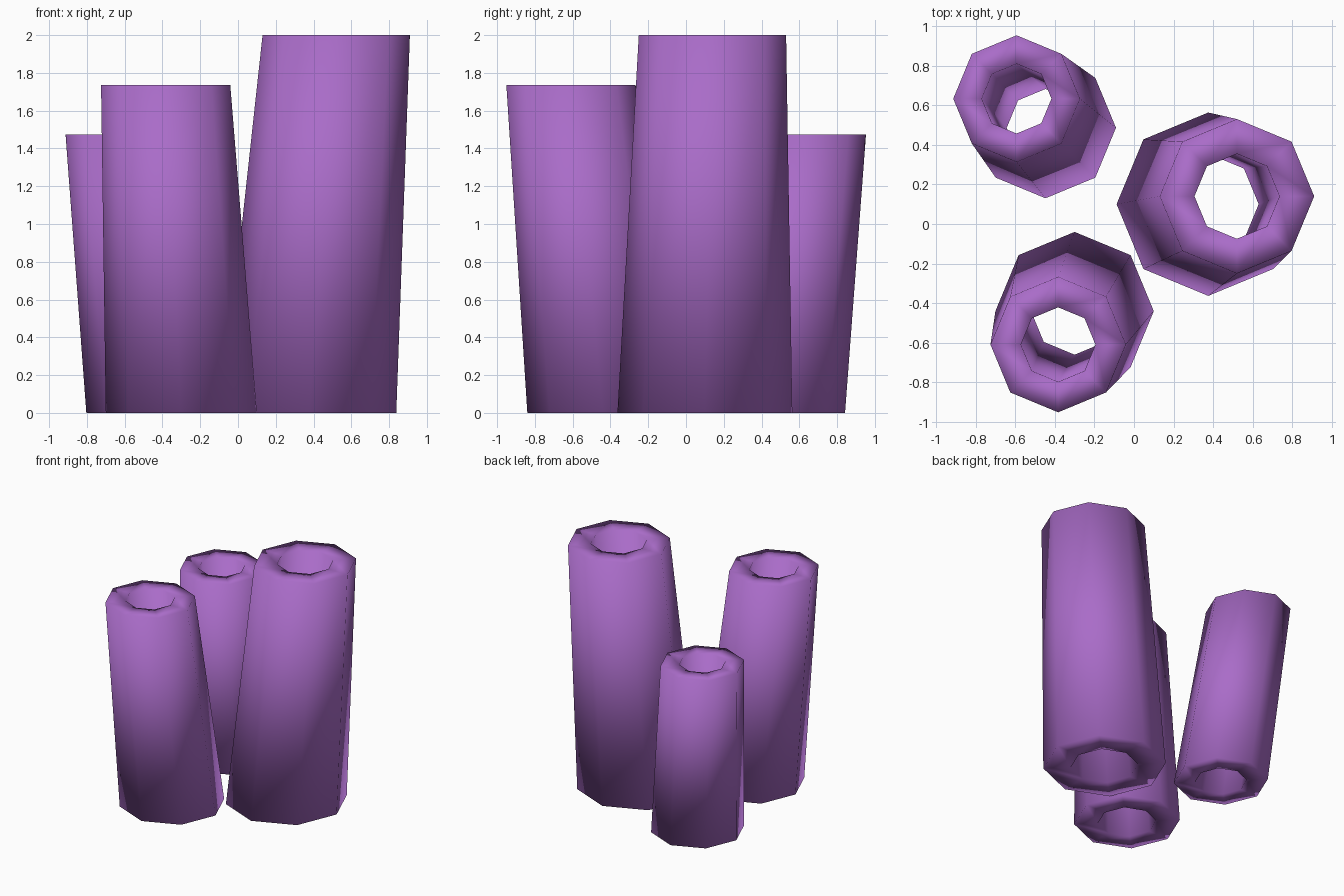
import bpy
import math

if "Cube" in bpy.data.objects:
    bpy.data.objects.remove(bpy.data.objects["Cube"])

SIDES = 8
BORE = 0.55  # bore radius as a share of the outer radius

purple = bpy.data.materials.new("purple")
purple.diffuse_color = (0.40, 0.15, 0.58, 1.0)
purple.use_nodes = True
purple.node_tree.nodes["Principled BSDF"].inputs["Base Color"].default_value = purple.diffuse_color


def ring(x, y, z, r):
    return [(x + r * math.cos(2 * math.pi * i / SIDES),
             y + r * math.sin(2 * math.pi * i / SIDES), z) for i in range(SIDES)]


def leaning_tube(name, base, top, height):
    """Hollow tapered octagonal tube; base and top are (x, y, radius)."""
    bx, by, br = base
    tx, ty, tr = top
    # Section loops: outer base, outer top, bore top, bore base
    verts = (ring(bx, by, 0, br) + ring(tx, ty, height, tr)
             + ring(tx, ty, height, tr * BORE) + ring(bx, by, 0, br * BORE))
    faces = []
    for k in range(4):
        a, b = k * SIDES, (k + 1) % 4 * SIDES
        for i in range(SIDES):
            j = (i + 1) % SIDES
            faces.append((a + i, a + j, b + j, b + i))
    mesh = bpy.data.meshes.new(name)
    mesh.from_pydata(verts, [], faces)
    mesh.update()
    mesh.shade_smooth()
    mesh.materials.append(purple)
    obj = bpy.data.objects.new(name, mesh)
    bpy.context.collection.objects.link(obj)
    return obj


# Three tubes leaning outward from the middle
leaning_tube("tall_tube", (0.375, 0.10, 0.463), (0.52, 0.14, 0.39), 2.0)
leaning_tube("middle_tube", (-0.30, -0.44, 0.40), (-0.383, -0.609, 0.342), 1.737)
leaning_tube("short_tube", (-0.447, 0.486, 0.356), (-0.593, 0.633, 0.32), 1.475)
